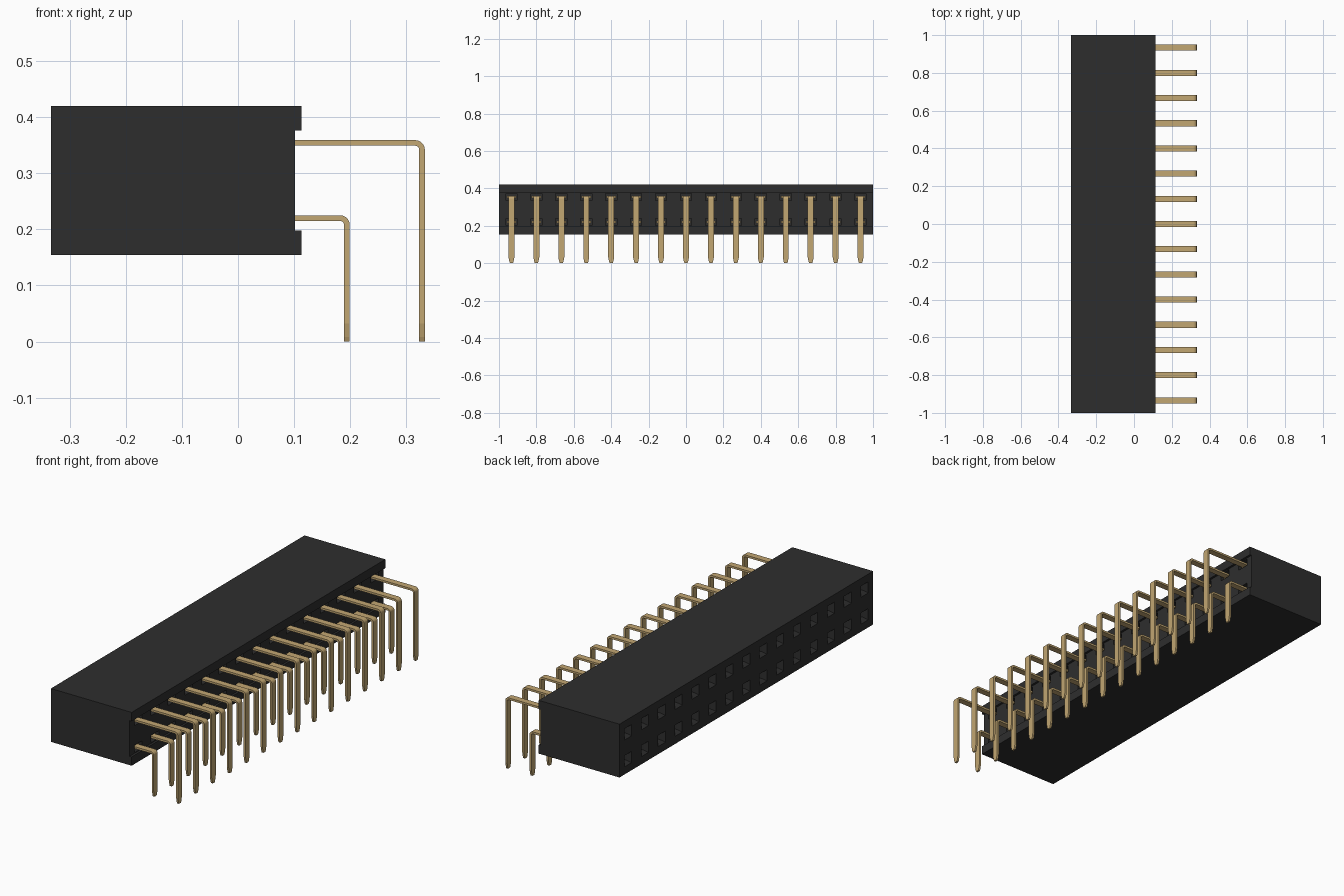
import bpy, bmesh, math

cube = bpy.data.objects.get("Cube")
if cube:
    bpy.data.objects.remove(cube, do_unlink=True)

PITCH, COUNT = 2 / 15, 15
UPPER, LOWER = 0.354, 0.22
BACK, REAR, RECESS = -0.333, 0.113, 0.102
TOP, BOTTOM = 0.42, 0.154
columns = [(i - (COUNT - 1) / 2) * PITCH for i in range(COUNT)]


def material(name, color):
    m = bpy.data.materials.new(name)
    m.use_nodes = True
    m.diffuse_color = color
    bsdf = next(n for n in m.node_tree.nodes if n.type == 'BSDF_PRINCIPLED')
    bsdf.inputs["Base Color"].default_value = color
    return m


black = material("black plastic", (0.027, 0.027, 0.027, 1))
gold = material("gold metal", (0.54, 0.385, 0.17, 1))


def finish(bm, name, mat):
    bmesh.ops.recalc_face_normals(bm, faces=bm.faces)
    mesh = bpy.data.meshes.new(name)
    bm.to_mesh(mesh)
    bm.free()
    mesh.materials.append(mat)
    ob = bpy.data.objects.new(name, mesh)
    bpy.context.collection.objects.link(ob)
    return ob


def loft(bm, rings):
    """Skin a list of closed rings and cap both ends."""
    loops = [[bm.verts.new(p) for p in ring] for ring in rings]
    n = len(loops[0])
    for a, b in zip(loops, loops[1:]):
        for i in range(n):
            j = (i + 1) % n
            bm.faces.new((a[i], a[j], b[j], b[i]))
    bm.faces.new(loops[0])
    bm.faces.new(loops[-1])


def rect(x, y, z, wide, tall):
    return [(x, y + sy * wide / 2, z + sz * tall / 2)
            for sy, sz in ((-1, -1), (1, -1), (1, 1), (-1, 1))]


# Housing: notched profile extruded along the row
profile = [(BACK, BOTTOM), (REAR, BOTTOM), (REAR, 0.198), (RECESS, 0.198),
           (RECESS, 0.376), (REAR, 0.376), (REAR, TOP), (BACK, TOP)]
bm = bmesh.new()
loft(bm, [[(x, y, z) for x, z in profile] for y in (-1, 1)])
housing = finish(bm, "housing", black)

# Cutters: funnelled sockets on one side, pin pockets on the other
bm = bmesh.new()
for y in columns:
    for z in (UPPER, LOWER):
        loft(bm, [rect(BACK - 0.01, y, z, 0.056, 0.056),
                  rect(BACK, y, z, 0.056, 0.056),
                  rect(BACK + 0.018, y, z, 0.034, 0.034),
                  rect(BACK + 0.25, y, z, 0.034, 0.034)])
        loft(bm, [rect(RECESS - 0.04, y, z, 0.06, 0.036),
                  rect(RECESS + 0.005, y, z, 0.06, 0.036)])
cutters = finish(bm, "socket_cutters", black)
cut = housing.modifiers.new("sockets", 'BOOLEAN')
cut.operation, cut.solver, cut.object = 'DIFFERENCE', 'EXACT', cutters
bpy.context.view_layer.objects.active = housing
housing.select_set(True)
bpy.ops.object.modifier_apply(modifier="sockets")
bpy.data.objects.remove(cutters, do_unlink=True)


# Pins: flat strip swept along a bent path, with a tapered tip
def pin(bm, y, z, x, thick=0.010, wide=0.032, radius=0.012):
    t = thick / 2
    stations = [(RECESS - 0.05, z, 0, wide)]
    for k in range(6):
        a = math.radians(90 * k / 5)
        stations.append((x - radius + radius * math.sin(a),
                         z - radius + radius * math.cos(a), a, wide))
    stations += [(x, 0.032, math.pi / 2, wide), (x, 0.008, math.pi / 2, 0.022),
                 (x, 0, math.pi / 2, 0.016)]
    rings = []
    for px, pz, a, w in stations:
        nx, nz = math.sin(a) * t, math.cos(a) * t
        rings.append([(px + s * nx, y + sy * w / 2, pz + s * nz)
                      for s, sy in ((-1, -1), (-1, 1), (1, 1), (1, -1))])
    loft(bm, rings)


for name, z, x in (("upper_pins", UPPER, 0.328), ("lower_pins", LOWER, 0.194)):
    bm = bmesh.new()
    for y in columns:
        pin(bm, y, z, x)
    finish(bm, name, gold)

# Contacts: paired spring leaves deep in each socket and a wide pin root
bm = bmesh.new()
for y in columns:
    for z in (UPPER, LOWER):
        for side in (-1, 1):
            loft(bm, [rect(x, y, z + side * 0.012, 0.02, 0.006)
                      for x in (BACK + 0.06, BACK + 0.249)])
        loft(bm, [rect(x, y, z, 0.05, 0.012)
                  for x in (RECESS - 0.041, RECESS - 0.015)])
finish(bm, "socket_contacts", gold)
